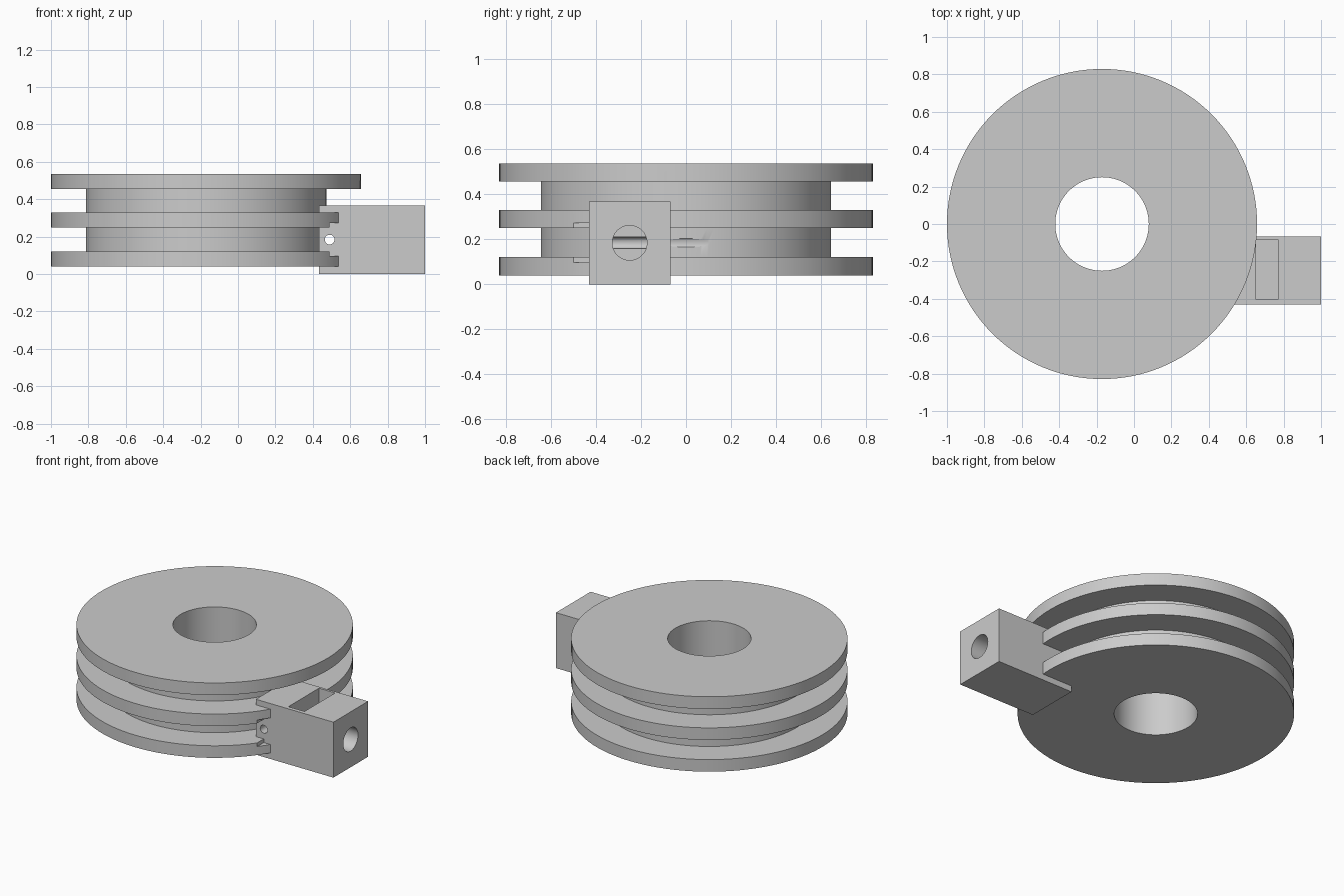
import bpy, bmesh, math
from mathutils import Matrix, Vector

if "Cube" in bpy.data.objects:
    bpy.data.objects.remove(bpy.data.objects["Cube"], do_unlink=True)

SPOOL_X = -0.171          # spool axis
BORE_Y, BORE_Z = -0.25, 0.184

grey = bpy.data.materials.new("light grey plastic")
grey.use_nodes = True
colour = (0.6, 0.6, 0.6, 1)
grey.diffuse_color = colour
grey.node_tree.nodes["Principled BSDF"].inputs["Base Color"].default_value = colour


def add_object(name, bm):
    bmesh.ops.recalc_face_normals(bm, faces=bm.faces)
    mesh = bpy.data.meshes.new(name)
    bm.to_mesh(mesh)
    bm.free()
    mesh.materials.append(grey)
    obj = bpy.data.objects.new(name, mesh)
    bpy.context.collection.objects.link(obj)
    return obj


def box(name, low, high):
    low, high = Vector(low), Vector(high)
    bm = bmesh.new()
    bmesh.ops.create_cube(bm, size=1, matrix=Matrix.Translation((low + high) / 2)
                          @ Matrix.Diagonal((high - low).to_4d()))
    return add_object(name, bm)


def cylinder(name, centre, axis, radius, length):
    turn = Matrix.Rotation(math.pi / 2, 4, "Y" if axis == "x" else "X")
    bm = bmesh.new()
    bmesh.ops.create_cone(bm, cap_ends=True, segments=48, radius1=radius, radius2=radius,
                          depth=length, matrix=Matrix.Translation(centre) @ turn)
    return add_object(name, bm)


def lathe(name, profile, centre_x, steps=128):
    bm = bmesh.new()
    rings = [[bm.verts.new((centre_x + r * math.cos(a), r * math.sin(a), z)) for r, z in profile]
             for a in (2 * math.pi * i / steps for i in range(steps))]
    n = len(profile)
    for i, ring in enumerate(rings):
        following = rings[(i + 1) % steps]
        for j in range(n):
            k = (j + 1) % n
            bm.faces.new((ring[j], following[j], following[k], ring[k]))
    return add_object(name, bm)


def combine(target, tool, operation):
    mod = target.modifiers.new(tool.name, "BOOLEAN")
    mod.operation, mod.solver, mod.object = operation, "EXACT", tool
    tool.hide_render = True
    bpy.context.view_layer.objects.active = target
    bpy.ops.object.modifier_apply(modifier=mod.name)
    bpy.data.objects.remove(tool, do_unlink=True)


# Spool: three flanges on a narrower core with a centre hole
hole, core, rim = 0.25, 0.643, 0.829
profile = [(hole, 0.04)]
for bottom, top in ((0.04, 0.12), (0.25, 0.33), (0.455, 0.536)):
    if bottom > 0.04:
        profile.append((core, bottom))
    profile += [(rim, bottom), (rim, top)]
    if top < 0.5:
        profile.append((core, top))
profile.append((hole, 0.536))
spool = lathe("spool_with_clamp", profile, SPOOL_X)

# Clamp block gripping the two lower flanges
combine(spool, box("clamp_block", (0.432, -0.43, 0), (1, -0.068, 0.367)), "UNION")

# Nut pocket, screw bore, line hole and the notch beside the block
cutters = (
    box("nut_pocket", (0.652, -0.404, 0.028), (0.77, -0.084, 0.5)),
    cylinder("screw_bore", (0.79, BORE_Y, BORE_Z), "x", 0.077, 0.6),
    cylinder("line_hole", (0.49, 0, BORE_Z), "y", 0.026, 2),
    box("flange_notch", (0.49, -0.6, 0.096), (0.6, -0.43, 0.272)),
)
for cutter in cutters:
    combine(spool, cutter, "DIFFERENCE")

bpy.ops.object.select_all(action="DESELECT")
spool.select_set(True)
bpy.context.view_layer.objects.active = spool
bpy.ops.object.shade_smooth_by_angle(angle=math.radians(30))
